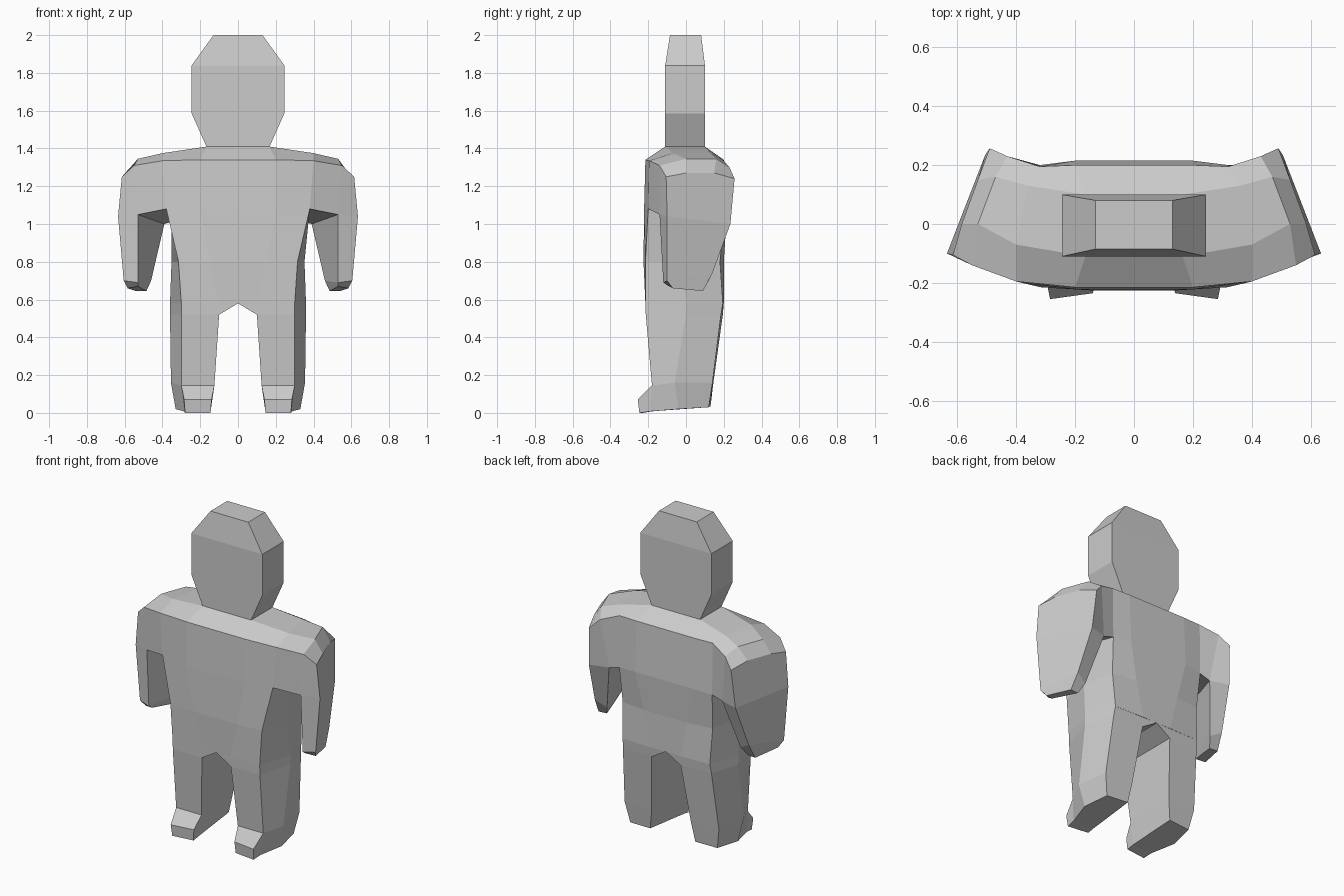
import bpy, bmesh

grey = bpy.data.materials.new("plain_grey")
grey.diffuse_color = (0.6, 0.6, 0.6, 1)


def flip(ring):
    return [(-x, y, z) for x, y, z in ring]


def loft(name, rings, cap_start=True, cap_end=True):
    """Skin a series of closed rings with flat faces."""
    bm = bmesh.new()
    loops = [[bm.verts.new(p) for p in ring] for ring in rings]
    n = len(loops[0])
    for a, b in zip(loops, loops[1:]):
        for i in range(n):
            j = (i + 1) % n
            bm.faces.new((a[i], a[j], b[j], b[i]))
    if cap_start:
        bm.faces.new(loops[0])
    if cap_end:
        bm.faces.new(loops[-1])
    bmesh.ops.recalc_face_normals(bm, faces=bm.faces)
    me = bpy.data.meshes.new(name)
    bm.to_mesh(me)
    bm.free()
    me.materials.append(grey)
    ob = bpy.data.objects.new(name, me)
    bpy.context.collection.objects.link(ob)
    return ob


def pair(name, rings, **kw):
    loft("right_" + name, rings, **kw)
    loft("left_" + name, [flip(r) for r in rings], **kw)


# Head: flat slab with a tapered jaw and crown
loft("head", [[(-w, f, z), (w, f, z), (w, b, z), (-w, b, z)] for w, f, b, z in (
    (.165, -.11, .10, 1.405), (.245, -.11, .10, 1.585),
    (.245, -.11, .10, 1.84), (.13, -.085, .08, 2.0))])

# Shoulders: sections running outward and sweeping back
shoulder = [
    [(.2, -.222, 1.07), (.2, -.215, 1.34), (.165, -.11, 1.41),
     (.165, .10, 1.41), (.2, .2, 1.34), (.2, .215, 1.03)],
    [(.38, -.2, 1.08), (.40, -.195, 1.335), (.40, -.07, 1.375),
     (.36, .13, 1.375), (.32, .195, 1.34), (.32, .2, 1.02)],
    [(.53, -.14, 1.05), (.55, -.14, 1.31), (.53, 0, 1.345),
     (.47, .16, 1.345), (.43, .23, 1.30), (.39, .2, 1.0)],
    [(.635, -.10, 1.04), (.615, -.105, 1.25), (.585, 0, 1.27),
     (.53, .15, 1.27), (.49, .257, 1.24), (.505, .235, 1.0)],
]
loft("shoulders", [flip(r) for r in reversed(shoulder)] + shoulder)

# Arms: hang from the shoulder ends
inner, outer = shoulder[2], shoulder[3]
pair("arm", [
    [inner[0], outer[0], outer[5], inner[5]],
    [(.53, -.12, .69), (.605, -.10, .70), (.53, .14, .74), (.46, .12, .70)],
    [(.53, -.09, .67), (.585, -.07, .66), (.54, .09, .645), (.485, .085, .645)],
], cap_start=False)

# Torso: half sections mirrored into full rings
halves = [
    [shoulder[0][0], shoulder[1][0], (.35, 0, 1.05), shoulder[1][5], shoulder[0][5]],
    [(.15, -.225, .8), (.315, -.215, .8), (.352, -.02, .8), (.31, .18, .8), (.15, .2, .8)],
    [(.1, -.215, .58), (.30, -.215, .58), (.36, 0, .58), (.30, .195, .58), (.1, .2, .58)],
]
loft("torso", [h + flip(h)[::-1] for h in halves], cap_start=False, cap_end=False)

# Legs: meet at the crotch and taper to the ankles
ankle = [(.125, -.18, .145), (.30, -.18, .145), (.355, -.06, .16),
         (.325, .14, .16), (.135, .145, .16)]
sole = [(.145, -.18, .008), (.285, -.19, .008), (.33, -.04, .02),
        (.30, .12, .03), (.155, .13, .035)]
pair("leg", [
    [(0, -.215, .58), (.30, -.215, .58), (.36, 0, .58), (.30, .195, .58), (0, .2, .58)],
    [(.1, -.213, .52), (.30, -.213, .52), (.36, 0, .52), (.305, .185, .52), (.1, .195, .52)],
    ankle, sole], cap_start=False)

# Toes: wedge in front of each ankle
pair("toe", [
    [ankle[0], ankle[1], sole[1], sole[0]],
    [(.14, -.235, .07), (.285, -.255, .07), (.28, -.247, 0), (.145, -.23, 0)],
], cap_start=False)
